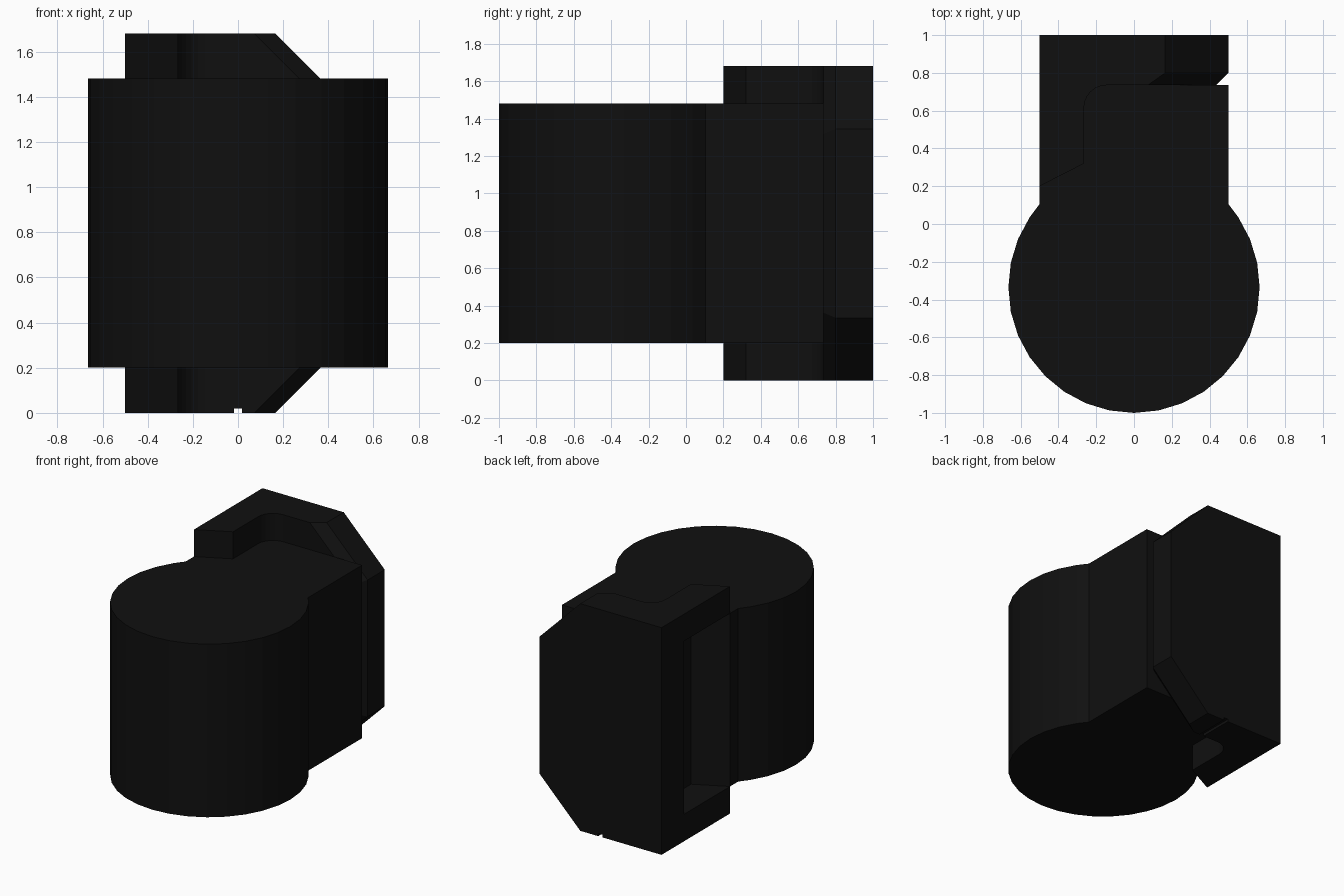
import bpy, bmesh
from math import cos, sin, radians

if "Cube" in bpy.data.objects:
    bpy.data.objects.remove(bpy.data.objects["Cube"])

dark = bpy.data.materials.new("dark_plastic")
dark.diffuse_color = (0.005, 0.005, 0.005, 1)
dark.use_nodes = True
dark.node_tree.nodes["Principled BSDF"].inputs["Base Color"].default_value = dark.diffuse_color


def loft(name, rings):
    """Closed solid through rings that share one point count."""
    bm = bmesh.new()
    loops = [[bm.verts.new(p) for p in ring] for ring in rings]
    for a, b in zip(loops, loops[1:]):
        for i in range(len(a)):
            j = (i + 1) % len(a)
            bm.faces.new((a[i], a[j], b[j], b[i]))
    bm.faces.new(loops[0])
    bm.faces.new(loops[-1])
    bmesh.ops.recalc_face_normals(bm, faces=bm.faces)
    mesh = bpy.data.meshes.new(name)
    bm.to_mesh(mesh)
    bm.free()
    obj = bpy.data.objects.new(name, mesh)
    obj.data.materials.append(dark)
    bpy.context.collection.objects.link(obj)
    return obj


def upright(name, outline, z0, z1):
    return loft(name, [[(x, y, z) for x, y in outline] for z in (z0, z1)])


def combine(target, tool, operation):
    mod = target.modifiers.new(operation.lower(), 'BOOLEAN')
    mod.operation, mod.solver, mod.object = operation, 'EXACT', tool
    bpy.context.view_layer.objects.active = target
    bpy.ops.object.modifier_apply(modifier=mod.name)
    bpy.data.objects.remove(tool)


# Shared inner edge: sloped shoulder, straight wall and rounded inside corner
R = 0.12
corner = [(-0.145 - R * sin(radians(a)), 0.615 + R * cos(radians(a)))
          for a in range(0, 91, 15)]
seam = corner + [(-0.265, 0.32), (-0.5, 0.2)]

# Main body: round front running into a straight neck
barrel = [(0.665 * cos(radians(11.25 * k)), -0.335 + 0.665 * sin(radians(11.25 * k)))
          for k in range(13, 36)]
body = upright("body", barrel + [(0.5, 0.105), (0.5, 0.735)] + seam + [(-0.5, 0.105)],
               0.2, 1.48)

# Back plate: clipped corners on one side, with a bevelled front edge
def plate_ring(y, inset):
    s = inset * 1.414
    d = inset * 0.414
    half = [(-0.5, 0), (0.165 - s, 0), (0.5 - inset, 0.335 + d)]
    full = half + [(x, 1.68 - z) for x, z in reversed(half)]
    return [(x, y, z) for x, z in full]

plate = loft("back_plate", [plate_ring(0.735, 0.065), plate_ring(0.8, 0),
                            plate_ring(1.0, 0)])

# Top and bottom arms reaching forward from the plate
for z0, z1 in ((0, 0.2), (1.48, 1.68)):
    arm = upright("arm", [(-0.145, 0.85)] + seam + [(-0.5, 0.85)], z0, z1)
    combine(plate, arm, 'UNION')

# Small notch through the lower edge of the plate
notch = upright("notch", [(-0.018, 0.7), (0.018, 0.7), (0.018, 1.1), (-0.018, 1.1)],
                -0.05, 0.02)
combine(plate, notch, 'DIFFERENCE')
